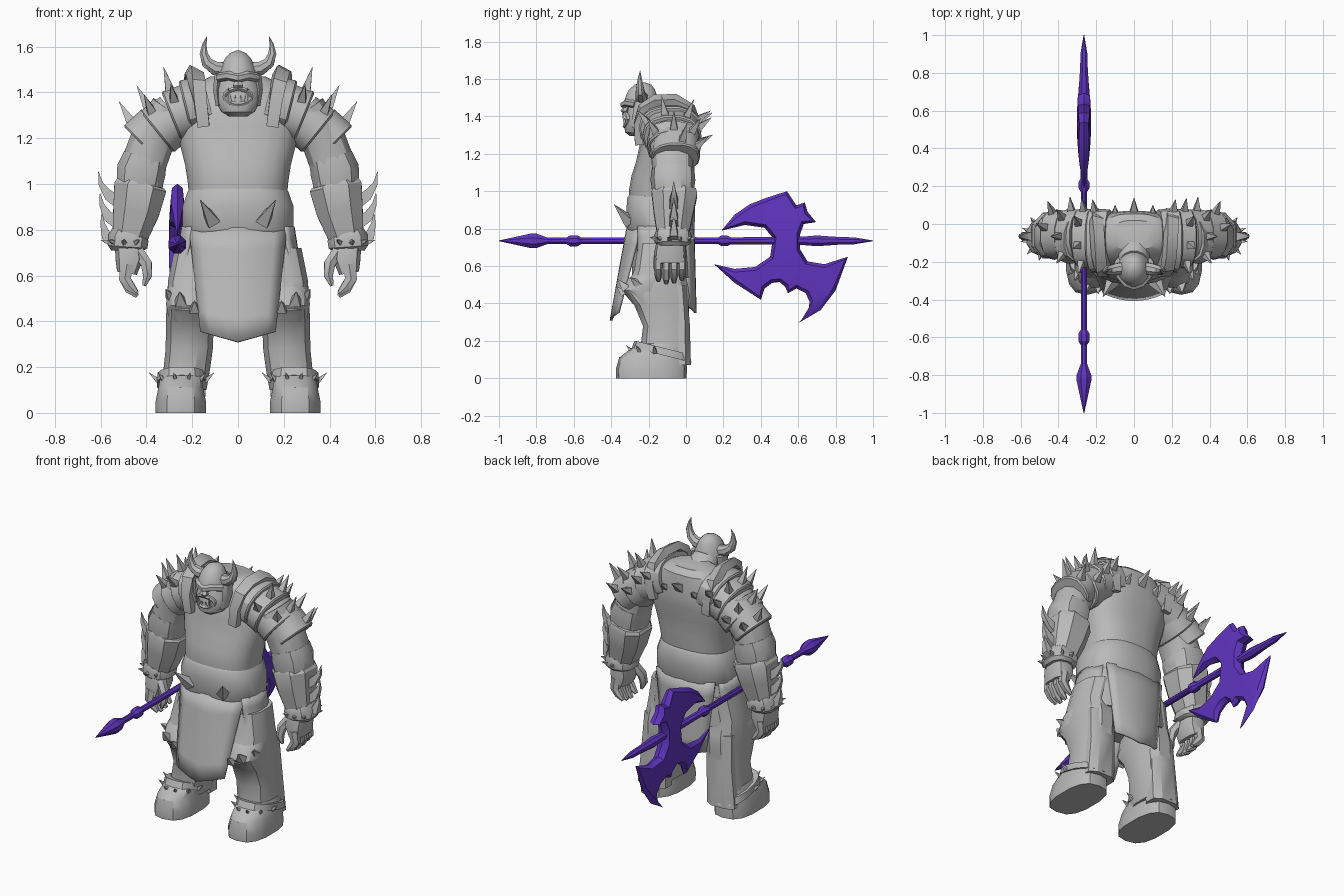
import bpy, bmesh, math
from mathutils import Vector as V


def material(name, rgb):
    m = bpy.data.materials.new(name)
    m.diffuse_color = (*rgb, 1)
    return m


GREY = material("stone_grey", (0.49, 0.49, 0.49))
PURPLE = material("deep_purple", (0.12, 0.036, 0.54))


def finish(name, bm, mat=GREY):
    bmesh.ops.recalc_face_normals(bm, faces=bm.faces)
    me = bpy.data.meshes.new(name)
    bm.to_mesh(me)
    bm.free()
    me.materials.append(mat)
    ob = bpy.data.objects.new(name, me)
    bpy.context.collection.objects.link(ob)
    return ob


def loft(bm, rings, n=12, p=2.0, axis=None, u=(0, 1, 0)):
    """Skin rings (x, y, z, half width, half depth) along a path."""
    pts = [V(r[:3]) for r in rings]
    loops = []
    for i, r in enumerate(rings):
        t = V(axis) if axis else pts[min(i + 1, len(pts) - 1)] - pts[max(i - 1, 0)]
        t.normalize()
        uu = V(u)
        if abs(t.dot(uu)) > 0.95:
            uu = V((1, 0, 0)) if abs(t.x) < 0.5 else V((0, 0, 1))
        v = t.cross(uu).normalized()
        uu = v.cross(t)
        loop = []
        for k in range(n):
            a = 2 * math.pi * (k + 0.5) / n
            c, s = math.cos(a), math.sin(a)
            c = math.copysign(abs(c) ** (2 / p), c)
            s = math.copysign(abs(s) ** (2 / p), s)
            loop.append(bm.verts.new(pts[i] + v * c * r[3] + uu * s * r[4]))
        loops.append(loop)
    for a, b in zip(loops, loops[1:]):
        for k in range(n):
            bm.faces.new((a[k], a[(k + 1) % n], b[(k + 1) % n], b[k]))
    bm.faces.new(loops[0])
    bm.faces.new(loops[-1])


def part(name, rings, mat=GREY, **kw):
    bm = bmesh.new()
    loft(bm, rings, **kw)
    return finish(name, bm, mat)


def pair(name, rings, **kw):
    for s, side in ((1, "left"), (-1, "right")):
        part(f"{side}_{name}", [(s * r[0], *r[1:]) for r in rings], **kw)


def spikes(name, items, both=True, n=4):
    """Pyramid spikes (base, tip, radius), mirrored across x."""
    bm = bmesh.new()
    for b, t, r in items:
        for s in ((1, -1) if both else (1,)):
            loft(bm, [(s * b[0], b[1], b[2], r, r), (s * t[0], t[1], t[2], .001, .001)], n=n)
    finish(name, bm)


def sheet(name, f, nu=8, nv=5, thick=0.015):
    """Curved cloth panel from f(u, v), u in -1..1 and v in 0..1."""
    bm = bmesh.new()
    g = [[bm.verts.new(f(2 * i / nu - 1, j / nv)) for i in range(nu + 1)] for j in range(nv + 1)]
    for j in range(nv):
        for i in range(nu):
            bm.faces.new((g[j][i], g[j][i + 1], g[j + 1][i + 1], g[j + 1][i]))
    ob = finish(name, bm)
    ob.modifiers.new("thickness", "SOLIDIFY").thickness = thick


UP = (0, 0, 1)
# Torso, belt and underskirt
part("torso", [(0, -.135, .93, .215, .165), (0, -.135, 1.0, .22, .172), (0, -.125, 1.08, .232, .168),
               (0, -.11, 1.16, .252, .158), (0, -.09, 1.25, .268, .158), (0, -.085, 1.31, .255, .155),
               (0, -.075, 1.38, .23, .14), (0, -.06, 1.44, .18, .115), (0, -.06, 1.47, .12, .08)],
     n=24, p=2.5, axis=UP)
part("belt", [(0, -.135, .785, .235, .175), (0, -.135, .80, .245, .182), (0, -.135, .9, .245, .185),
              (0, -.135, .965, .222, .18), (0, -.135, .98, .212, .17)], n=24, p=2.5, axis=UP)
part("underskirt", [(0, -.13, .82, .24, .155), (0, -.13, .7, .265, .16), (0, -.13, .54, .29, .16)],
     n=20, p=2.6, axis=UP)
part("neck", [(0, -.12, 1.36, .11, .11), (0, -.2, 1.46, .075, .075)], n=12)
spikes("belt_spikes", [((.11, -.30, .835), (.165, -.385, .93), .04)])

# Cloth panels
sheet("front_skirt", lambda u, v: ((.215 - .05 * v) * u, -.318 - .09 * v + (.07 - .03 * v) * u * u,
                                   .81 - .455 * v - .045 * v * (1 - abs(u))))
sheet("back_skirt", lambda u, v: ((.20 - .05 * v) * u, .045 + .012 * v - .04 * u * u,
                                  .81 - .43 * v - .03 * v * (1 - abs(u))))
for s in (1, -1):
    sheet("hip_flap", lambda u, v: (s * (.247 + .046 * v - .04 * u * u), -.14 + .12 * u, .815 - .29 * v))

# Legs, greaves and boots
pair("leg", [(.17, -.13, .72, .11, .13), (.20, -.145, .58, .108, .135), (.205, -.15, .5, .108, .165),
             (.208, -.155, .45, .108, .178), (.21, -.13, .39, .107, .15), (.213, -.108, .28, .106, .125),
             (.225, -.11, .18, .104, .135), (.235, -.11, .10, .10, .13)], n=12, p=2.6, axis=UP)
pair("knee_guard", [(.21, -.17, .57, .09, .10), (.213, -.20, .53, .102, .115), (.213, -.226, .47, .104, .115),
                    (.213, -.20, .40, .09, .09)], n=12, p=2.2, axis=UP)
pair("calf_plate", [(.215, -.045, .50, .085, .05), (.22, -.035, .3, .09, .058), (.235, -.035, .07, .098, .065)],
     n=8, p=2.8, axis=UP)
pair("boot", [(.25, -.185, 0, .112, .188), (.25, -.185, .05, .112, .19), (.25, -.178, .11, .10, .18),
              (.245, -.15, .16, .095, .145), (.24, -.12, .185, .09, .11)], n=14, p=2.7, axis=UP)
pair("boot_cuff", [(.245, -.13, .125, .112, .165), (.245, -.13, .165, .108, .148)], n=14, p=2.5,
     axis=(0, .25, 1))
spikes("boot_spikes", [((.245 + .105 * math.sin(a), -.14 - .15 * math.cos(a), .14),
                        (.245 + .145 * math.sin(a), -.14 - .185 * math.cos(a), .175), .016)
                       for a in (-1.3, -.8, -.25, .25, .8, 1.4)])
spikes("knee_spikes", [((.25, -.32, .48), (.255, -.365, .53), .035), ((.19, -.33, .45), (.19, -.37, .49), .03),
                       ((.29, -.25, .50), (.315, -.30, .54), .03)])

# Arms
pair("upper_arm", [(.29, -.08, 1.32, .10, .12), (.37, -.075, 1.2, .10, .115), (.415, -.07, 1.08, .102, .11),
                   (.43, -.07, .96, .10, .11)], n=12, p=2.3)
pair("elbow_band", [(.405, -.07, 1.115, .10, .115), (.422, -.07, 1.06, .112, .12), (.43, -.07, 1.0, .105, .112)],
     n=10, p=2.4)
pair("forearm_guard", [(.422, -.062, 1.005, .110, .122), (.427, -.062, .985, .122, .13),
                       (.445, -.067, .88, .108, .112), (.472, -.07, .77, .083, .09)], n=8, p=2.5)
pair("cuff", [(.472, -.07, .785, .083, .092), (.478, -.07, .765, .092, .10), (.482, -.07, .725, .09, .097),
              (.482, -.07, .71, .075, .08)], n=10, p=2.4)
for i, z in enumerate((.94, .85, .765)):
    x = .525 + .006 * i
    pair(f"forearm_spike_{i + 1}", [(x - .03, -.065, z - .03, .05, .036), (x + .04, -.065, z + .01, .032, .03),
                                  (x + .074 - i * .01, -.065, z + .06, .015, .015),
                                  (x + .085 - i * .013, -.065, z + .115 - i * .005, .001, .001)], n=4)
spikes("cuff_spikes", [((.482 + .085 * math.cos(a), -.07 + .092 * math.sin(a), .745),
                        (.482 + .12 * math.cos(a), -.07 + .125 * math.sin(a), .755), .015)
                       for a in (-2, -1.4, -.8, -.2, .4, 1, 1.6)])

# Hands
pair("palm", [(.482, -.08, .74, .058, .075), (.475, -.085, .67, .062, .085), (.485, -.085, .61, .045, .08)],
     n=10, p=3)
for i in range(4):
    y = -.148 + .042 * i
    e = .012 * abs(i - 1.3)
    pair(f"finger_{i + 1}", [(.485, y, .65, .032, .023), (.494, y, .585, .029, .022),
                             (.472, y, .535 + e, .024, .02), (.44, y, .505 + e, .009, .012)], n=6, p=2.5)
pair("thumb", [(.44, -.12, .71, .03, .03), (.40, -.145, .65, .028, .028), (.395, -.155, .60, .023, .023),
               (.41, -.155, .555, .009, .009)], n=6)

# Layered shoulder armour: x, y, z, half height, half depth, axis
plates = [(.195, -.085, 1.345, .118, .165, 1, -.25), (.255, -.075, 1.305, .120, .155, .93, -.38),
          (.325, -.065, 1.25, .116, .142, .78, -.63), (.40, -.055, 1.205, .105, .128, .71, -.71)]
pauldron_spikes = []
layout = {1: (-1.0, -.25, .55, 1.25), 2: (-.75, 0, .75, 1.45), 3: (.3, 1.1)}
for i, (x, y, z, a, b, tx, tz) in enumerate(plates):
    t = V((tx, 0, tz)).normalized()
    c, v = V((x, y, z)), V((-t.z, 0, t.x))
    ring = lambda d, k: (*(c + t * d), a * k, b * k)
    for s, side in ((1, "left"), (-1, "right")):
        part(f"{side}_shoulder_plate_{i + 1}",
             [(s * r[0], *r[1:]) for r in (ring(-.07, .98), ring(.03, 1.02), ring(.038, .96))],
             n=14, p=2.3, axis=(s * t.x, 0, t.z))
    for th in layout.get(i, ()):
        d = v * math.cos(th) + V((0, math.sin(th), 0))
        base = c + v * (a * .96 * math.cos(th)) + V((0, b * .96 * math.sin(th), 0))
        pauldron_spikes.append((base, base + d * .075 + V((0, 0, .035)), .028))
spikes("shoulder_spikes", pauldron_spikes)
pair("collar_band", [(.15, -.25, 1.25, .024, .028), (.165, -.255, 1.36, .026, .030), (.178, -.23, 1.44, .026, .033),
                     (.188, -.165, 1.482, .026, .034), (.195, -.06, 1.485, .026, .034),
                     (.20, .02, 1.44, .026, .034), (.195, .06, 1.34, .024, .03), (.18, .055, 1.25, .02, .028)],
     n=4, p=8, u=(.87, 0, -.5))
spikes("back_spikes", [((.21, .06, 1.38), (.22, .13, 1.43), .03), ((.10, .05, 1.34), (.10, .10, 1.375), .026)])
spikes("spine_spikes", [((0, .05, 1.36), (0, .14, 1.42), .035)], both=False)

# Head: helmet dome over a heavy jaw
part("jaw", [(0, -.25, 1.295, .04, .05), (0, -.25, 1.315, .075, .075), (0, -.245, 1.36, .10, .088),
             (0, -.235, 1.41, .10, .082), (0, -.225, 1.46, .085, .08), (0, -.225, 1.50, .07, .07)], n=14, axis=UP)
part("helmet", [(0, -.235, 1.455, .088, .092), (0, -.238, 1.475, .088, .096), (0, -.238, 1.51, .074, .085),
                (0, -.235, 1.545, .06, .07), (0, -.23, 1.57, .038, .045), (0, -.23, 1.582, .01, .012)],
     n=16, axis=UP)
part("brow", [(-.085, -.27, 1.465, .016, .02), (-.04, -.318, 1.473, .02, .02), (0, -.33, 1.462, .022, .02),
              (.04, -.318, 1.473, .02, .02), (.085, -.27, 1.465, .016, .02)], n=6, u=UP)
part("nose", [(0, -.315, 1.46, .014, .015), (0, -.33, 1.43, .026, .02), (0, -.322, 1.415, .02, .014)],
     n=6, axis=UP)
# Lips form an open ring around the mouth
part("lips", [(.058 * math.cos(a), -.325 + 5 * (.058 * math.cos(a)) ** 2, 1.382 + .034 * math.sin(a),
               .011, .014) for a in [math.pi * k / 8 for k in range(17)]], n=6)
pair("cheek_guard", [(.085, -.225, 1.48, .02, .05), (.093, -.235, 1.41, .018, .05), (.085, -.25, 1.34, .014, .04)],
     n=6, axis=UP)
spikes("tusks", [((.035, -.325, 1.36), (.042, -.342, 1.42), .012), ((.012, -.32, 1.36), (.012, -.336, 1.385), .009)])
pair("horn", [(.06, -.235, 1.50, .034, .034), (.10, -.24, 1.505, .032, .032), (.136, -.245, 1.53, .026, .026),
              (.15, -.247, 1.57, .019, .019), (.147, -.247, 1.61, .01, .01), (.135, -.245, 1.645, .001, .001)], n=8)

# Battle axe: shaft with knobs and pointed ends
AX, AZ = -.265, .735
shaft = [(-1, .002), (-.83, .042), (-.8, .042), (-.74, .018), (-.64, .018), (-.62, .032), (-.58, .032), (-.56, .018),
         (.17, .018), (.19, .031), (.22, .031), (.24, .02), (.42, .022), (.62, .024), (.70, .031),
         (.82, .022), (.9, .02), (1, .002)]
part("axe_shaft", [(AX, y, AZ, r, r) for y, r in shaft], PURPLE, n=8, u=(1, 0, 0))

# Axe head outline: sharp rim, thickest in line with the middle of the head
outline = [(.54, 1.0), (.43, .965), (.34, .93), (.26, .875), (.19, .79), (.315, .82), (.42, .805), (.465, .75),
           (.45, .65), (.37, .595), (.26, .585), (.15, .61), (.26, .51), (.40, .42), (.42, .48), (.46, .51),
           (.50, .515), (.53, .49), (.545, .455), (.59, .48), (.64, .455), (.66, .41), (.655, .355), (.60, .295),
           (.72, .365), (.80, .47), (.866, .65), (.74, .61), (.65, .625), (.61, .69), (.61, .77), (.63, .825),
           (.695, .835), (.65, .89), (.635, .94), (.59, .925)]
bm = bmesh.new()
for s in (1, -1):
    f = bm.faces.new([bm.verts.new((AX, y, z)) for y, z in outline[::s]])
    f.normal_update()
    bmesh.ops.inset_region(bm, faces=[f], thickness=.018, depth=.03, use_boundary=True)
for v in bm.verts:
    if abs(v.co.x - AX) > .01:
        reach = max(abs(v.co.y - .54) / .36, abs(v.co.z - AZ) / .40)
        v.co.x = AX + math.copysign(max(.006, .038 * (1 - reach ** 2)), v.co.x - AX)
bmesh.ops.remove_doubles(bm, verts=bm.verts, dist=.0005)
bmesh.ops.triangulate(bm, faces=[f for f in bm.faces if len(f.verts) > 4])
finish("axe_head", bm, PURPLE)

# Smooth rounded surfaces while keeping hard edges
for ob in bpy.data.objects:
    ob.select_set(True)
    bpy.context.view_layer.objects.active = ob
bpy.ops.object.shade_smooth_by_angle(angle=math.radians(32))
